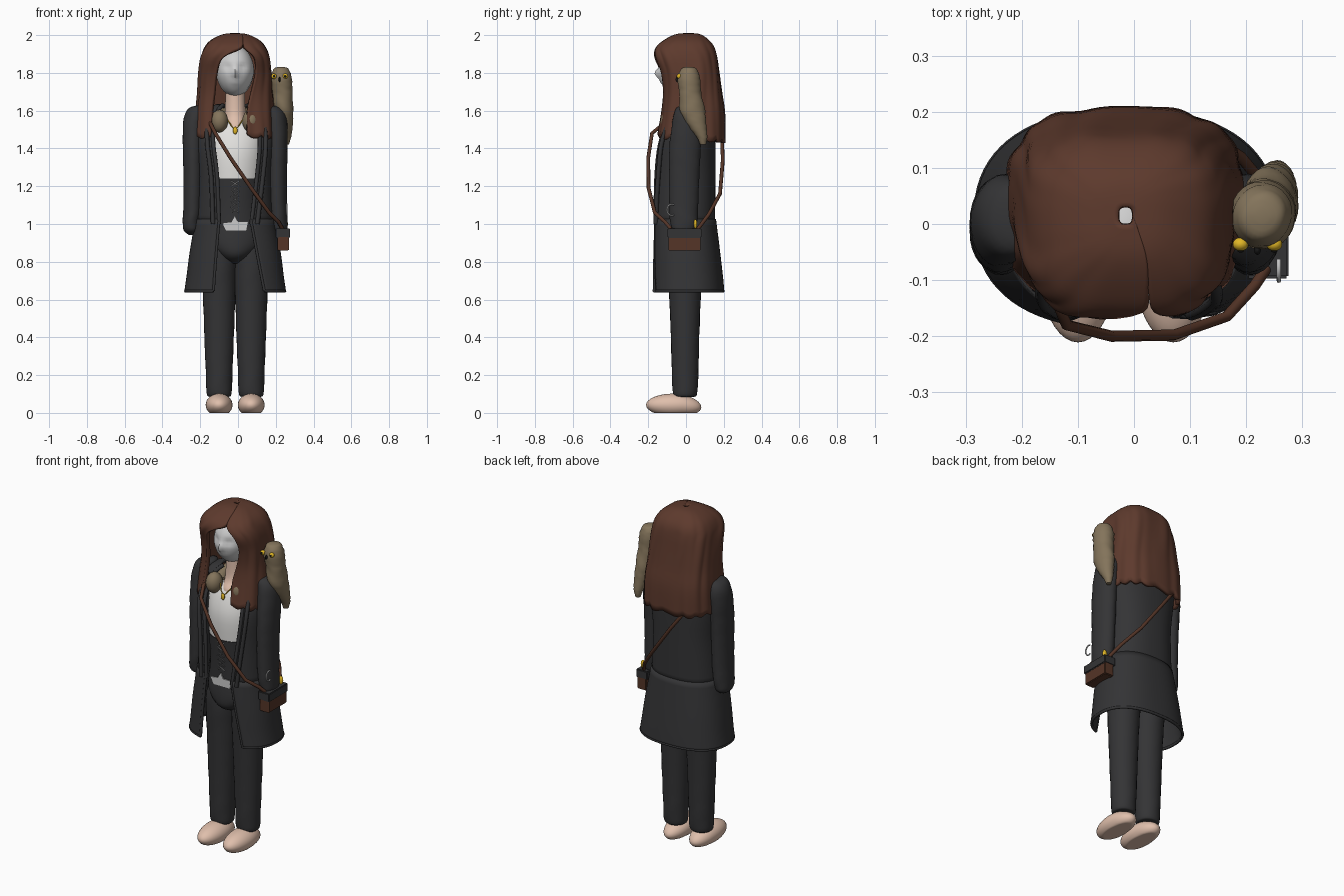
import bpy, bmesh, math
from mathutils import Vector

cube = bpy.data.objects.get("Cube")
if cube:
    bpy.data.objects.remove(cube, do_unlink=True)

CX = -0.015  # symmetry line of the body


def material(name, r, g, b):
    m = bpy.data.materials.new(name)
    m.use_nodes = True
    m.diffuse_color = (r, g, b, 1)
    m.node_tree.nodes["Principled BSDF"].inputs["Base Color"].default_value = (r, g, b, 1)
    return m


CHARCOAL = material("charcoal cloth", .034, .034, .036)
HAIR = material("hair brown", .11, .042, .026)
LEATHER = material("leather brown", .09, .035, .02)
SKIN = material("skin", .74, .52, .41)
MASK = material("pale grey face", .62, .62, .62)
SHIRT = material("shirt white", .76, .75, .73)
FUR = material("feather tan", .23, .175, .105)
GOLD = material("gold", .75, .47, .02)
SILVER = material("silver", .6, .6, .6)
BLACK = material("black", .01, .01, .01)


def finish(name, bm, mat, angle=50):
    bmesh.ops.recalc_face_normals(bm, faces=bm.faces)
    me = bpy.data.meshes.new(name)
    bm.to_mesh(me)
    bm.free()
    me.materials.append(mat)
    ob = bpy.data.objects.new(name, me)
    bpy.context.collection.objects.link(ob)
    bpy.ops.object.select_all(action='DESELECT')
    ob.select_set(True)
    bpy.context.view_layer.objects.active = ob
    bpy.ops.object.shade_smooth_by_angle(angle=math.radians(angle))
    return ob


def resample(rows, k=4):
    """Smooth the rows with a Catmull-Rom spline."""
    out = []
    for i in range(len(rows) - 1):
        a, b, c, d = (rows[max(i - 1, 0)], rows[i], rows[i + 1], rows[min(i + 2, len(rows) - 1)])
        for j in range(k):
            t = j / k
            out.append([q + .5 * t * (r - p + t * (2 * p - 5 * q + 4 * r - s + t * (3 * (q - r) + s - p)))
                        for p, q, r, s in zip(a, b, c, d)])
    return out + [list(rows[-1])]


def power(v, e):
    return math.copysign(abs(v) ** e, v)


def skin_grid(bm, grid, closed):
    for a, b in zip(grid, grid[1:]):
        n = len(a)
        for i in range(n if closed else n - 1):
            j = (i + 1) % n
            bm.faces.new((a[i], a[j], b[j], b[i]))


def loft(name, rows, mat, n=28, ripple=0, freq=0):
    """Closed body through elliptical rings (x, y, z, rx, ry)."""
    bm = bmesh.new()
    grid = []
    for x, y, z, rx, ry in resample(rows):
        ring = []
        for i in range(n):
            a = math.tau * i / n
            f = 1 + ripple * math.sin(freq * z + 2 * math.sin(a * 2))
            ring.append(bm.verts.new((x + rx * f * math.cos(a), y + ry * f * math.sin(a), z)))
        grid.append(ring)
    skin_grid(bm, grid, True)
    bm.faces.new(grid[0])
    bm.faces.new(grid[-1])
    return finish(name, bm, mat)


def shell(name, rows, mat, p=2.4, n=64, thick=.012, warp=None):
    """Garment open at the front; rows are (z, half width, y front, y back, gap left, gap right)."""
    bm = bmesh.new()
    grid = []
    rows = resample(rows)
    for k, (z, rx, yf, yb, gl, gr) in enumerate(rows):
        def front(g):
            return math.acos(max(-1, min(1, power((g - CX) / rx, p / 2))))
        start, end = -front(max(gr, gl)), math.tau - front(gl)
        ring = []
        for i in range(n + 1):
            u = i / n
            a = start + (end - start) * u
            co = Vector((CX + rx * power(math.cos(a), 2 / p),
                         (yf + yb) / 2 + (yb - yf) / 2 * power(math.sin(a), 2 / p), z))
            if warp:
                co = warp(co, u, k / (len(rows) - 1))
            ring.append(bm.verts.new(co))
        grid.append(ring)
    edges = [[r[e].co.copy() for r in grid] for e in (0, -1)]
    hem = [v.co.copy() for v in grid[-1]]
    skin_grid(bm, grid, False)
    ob = finish(name, bm, mat)
    mod = ob.modifiers.new("thickness", 'SOLIDIFY')
    mod.thickness, mod.offset = thick, 0
    return edges, hem


def cord(name, pts, mat, r, smooth=False):
    cu = bpy.data.curves.new(name, 'CURVE')
    cu.dimensions = '3D'
    cu.bevel_depth, cu.bevel_resolution, cu.use_fill_caps = r, 2, True
    sp = cu.splines.new('POLY')
    pts = resample(pts) if smooth else pts
    sp.points.add(len(pts) - 1)
    for q, co in zip(sp.points, pts):
        q.co = (*co, 1)
    cu.materials.append(mat)
    ob = bpy.data.objects.new(name, cu)
    bpy.context.collection.objects.link(ob)


def ball(name, c, r, mat, shape=None):
    bm = bmesh.new()
    bmesh.ops.create_uvsphere(bm, u_segments=40, v_segments=28, radius=1)
    for v in bm.verts:
        v.co = Vector(c) + Vector([a * b for a, b in zip(v.co, r)])
        if shape:
            shape(v.co)
    return finish(name, bm, mat)


def box(name, c, size, mat):
    bm = bmesh.new()
    bmesh.ops.create_cube(bm, size=1)
    for v in bm.verts:
        v.co = Vector(c) + Vector([a * b for a, b in zip(v.co, size)])
    bmesh.ops.bevel(bm, geom=bm.edges[:], offset=.004, segments=2, affect='EDGES')
    return finish(name, bm, mat, 30)


# Legs, feet and sleeves on both sides
for s, side in ((-1, "right"), (1, "left")):
    x = CX + s * .085
    loft(side + "_trouser_leg", [(x, -.005, .085, .05, .05), (x, -.005, .1, .066, .064), (x, -.005, .2, .07, .07),
         (x, -.005, .4, .078, .075), (x, -.005, .64, .086, .085), (x, 0, .82, .09, .1), (x, 0, .93, .07, .09)],
         CHARCOAL, ripple=.012, freq=45)

    def sole(co):
        co.z = max(co.z - .012 * max(0, co.y + .02) / .1, 0)
    ball(side + "_foot", (x, -.065, .042), (.071, .146, .06), SKIN, sole)
    loft(side + "_sleeve", [(CX + s * dx, y, z, rx, ry) for dx, y, z, rx, ry in (
        (.17, .01, 1.63, .02, .03), (.195, .01, 1.61, .055, .065), (.217, .008, 1.54, .058, .08),
        (.222, -.005, 1.4, .055, .083), (.222, -.01, 1.25, .052, .08), (.225, -.012, 1.08, .05, .076),
        (.232, -.012, 1.0, .046, .07), (.232, -.012, .965, .04, .058), (.23, -.012, .942, .015, .02))],
        CHARCOAL, ripple=.018, freq=62)

# Torso layers
loft("trouser_hips", [(CX, -.01, .79, .03, .05), (CX, -.01, .83, .09, .115), (CX, -.01, .9, .15, .125),
     (CX, -.005, 1.02, .15, .115)], CHARCOAL)
loft("corset", [(CX, -.005, .98, .15, .122), (CX, -.005, 1.1, .14, .125), (CX, -.005, 1.24, .15, .135)], CHARCOAL)
loft("shirt", [(CX, -.005, 1.22, .145, .13), (CX, -.005, 1.38, .155, .132), (CX, 0, 1.5, .15, .1),
     (CX, .01, 1.55, .1, .07)], SHIRT)
loft("neck", [(CX, -.01, 1.46, .055, .075), (CX, -.01, 1.52, .058, .082), (CX, 0, 1.58, .055, .06),
     (CX, 0, 1.72, .05, .055)], SKIN)

# Open coat with trimmed edges
edges, _ = shell("coat_body", [(1.63, .09, -.04, .09, -.08, .05), (1.6, .17, -.07, .11, -.105, .075),
      (1.53, .21, -.105, .14, -.13, .105), (1.42, .205, -.15, .15, -.13, .115),
      (1.25, .19, -.165, .15, -.11, .1), (1.0, .2, -.165, .148, -.1, .07)], CHARCOAL)
skirt_edges, hem = shell("coat_skirt", [(1.025, .205, -.168, .153, -.1, .068), (.85, .235, -.175, .175, -.115, .1),
      (.72, .252, -.178, .19, -.125, .125), (.645, .263, -.18, .197, -.13, .14)], CHARCOAL)
for i, side in enumerate(("left", "right")):
    cord(side + "_coat_trim", edges[i], CHARCOAL, .011)
    cord(side + "_skirt_trim", skirt_edges[i], CHARCOAL, .008)
    lap = [co + Vector(((.032 if i == 0 else -.032), -.004, 0)) for co in edges[i][5:]]
    cord(side + "_lapel_edge", lap, CHARCOAL, .012)
cord("coat_hem", hem, CHARCOAL, .008)

# Belt ornament, corset laces and pendant
bm = bmesh.new()
outline = ((-.085, 1.005), (-.035, 1.012), (-.017, 1.045), (0, 1.012), (.055, 1.012), (.045, .963), (-.065, .963))
face = bm.faces.new([bm.verts.new((x, -.142, z)) for x, z in outline])
ext = bmesh.ops.extrude_face_region(bm, geom=[face])
bmesh.ops.translate(bm, vec=(0, .008, 0), verts=[g for g in ext["geom"] if isinstance(g, bmesh.types.BMVert)])
finish("belt_ornament", bm, SILVER, 30)
for s in (-1, 1):
    cord("corset_lace", [(CX + s * .022 * (-1) ** k, -.137 - .001 * k, 1.06 + .028 * k) for k in range(7)], SILVER, .0025)
cord("necklace", [(CX - .045, -.085, 1.56), (CX - .02, -.11, 1.52), (CX, -.118, 1.5), (CX + .02, -.11, 1.52),
     (CX + .045, -.085, 1.56)], GOLD, .003)
ball("pendant", (CX, -.122, 1.495), (.012, .008, .02), GOLD)
for s in (-1, 1):
    ball("fur_collar_front", (CX + s * .083, -.085, 1.545), (.045, .05, .06), FUR)
cord("fur_collar_back", [(CX + .095 * math.cos(a), .02 + .095 * math.sin(a), 1.56 + .03 * math.sin(a))
     for a in [math.pi * (k / 12 * 1.5 - .25) for k in range(13)]], FUR, .035)


# Face with soft nose, eye sockets and mouth
def sculpt(co):
    if co.y > -.02:
        return
    x, z = co.x - CX, co.z

    def dent(cx, cz, w, h):
        return math.exp(-((abs(x) - cx) / w) ** 2 - ((z - cz) / h) ** 2)
    co.y += .014 * dent(.04, 1.832, .022, .016) - .026 * dent(0, 1.797, .014, .025) \
        - .007 * dent(0, 1.75, .025, .012) + .006 * dent(0, 1.757, .03, .004)
    co.x = CX + x * (1 - .12 * max(0, (1.8 - z) / .12))


ball("face", (CX, -.02, 1.81), (.1, .122, .135), MASK, sculpt)


# Long parted hair with wavy locks and ragged ends
def strands(co, u, t):
    wave = .6 * math.sin(u * 47 + t * 3) + .4 * math.sin(u * 91 - t * 4)
    f = 1 + .022 * wave * min(1, t * 2)
    drop = t ** 8 * (.028 * math.sin(math.pi * u) + .018 * abs(math.sin(u * 42)))
    return Vector((CX + (co.x - CX) * f, .02 + (co.y - .02) * f, co.z - drop))


shell("hair", [(2.0, .012, 0, .03, .0, .0), (1.993, .065, -.055, .075, .02, .02), (1.965, .122, -.11, .115, .025, .025),
      (1.93, .153, -.15, .142, .015, .035), (1.88, .172, -.16, .155, -.08, .085), (1.8, .182, -.132, .165, -.112, .092),
      (1.7, .188, -.115, .178, -.125, .07), (1.6, .198, -.12, .194, -.137, .048), (1.475, .203, -.142, .198, -.145, .05)],
      HAIR, p=3, n=120, thick=.022, warp=strands)

# Owl on the left shoulder
loft("owl_body", [(.228, .015, 1.832, .012, .012), (.228, .015, 1.82, .04, .042), (.229, .015, 1.77, .056, .06),
     (.235, .022, 1.7, .053, .058), (.242, .035, 1.6, .05, .066), (.25, .06, 1.52, .04, .048),
     (.255, .085, 1.46, .026, .028), (.255, .09, 1.42, .014, .015)], FUR, ripple=.035, freq=190)
for x in (.19, .25):
    ball("owl_eye", (x, -.036, 1.782), (.014, .012, .014), GOLD)
    ball("owl_pupil", (x, -.047, 1.782), (.006, .004, .006), BLACK)
ball("owl_beak", (.22, -.046, 1.765), (.006, .009, .013), BLACK)

# Satchel, shoulder strap and fittings
box("satchel", (.24, -.008, .897), (.06, .17, .075), LEATHER)
box("satchel_flap", (.238, -.008, .952), (.075, .178, .05), CHARCOAL)
cord("satchel_strap", [(.235, -.08, .975), (.215, -.11, 1.01), (.165, -.165, 1.06), (.07, -.198, 1.19),
     (-.04, -.2, 1.35), (-.12, -.18, 1.48), (-.145, -.12, 1.53), (-.16, 0, 1.61), (-.155, .13, 1.56), (-.12, .19, 1.46),
     (-.03, .195, 1.34), (.1, .18, 1.16), (.19, .12, 1.05), (.24, .06, .97)], LEATHER, .01)
ball("strap_buckle", (.25, .05, 1.0), (.014, .009, .025), GOLD)
cord("sleeve_clasp", [(.258, -.075 + .026 * math.cos(a), 1.075 + .03 * math.sin(a))
     for a in [math.pi * (.35 + k / 10 * 1.3) for k in range(11)]], SILVER, .004)
